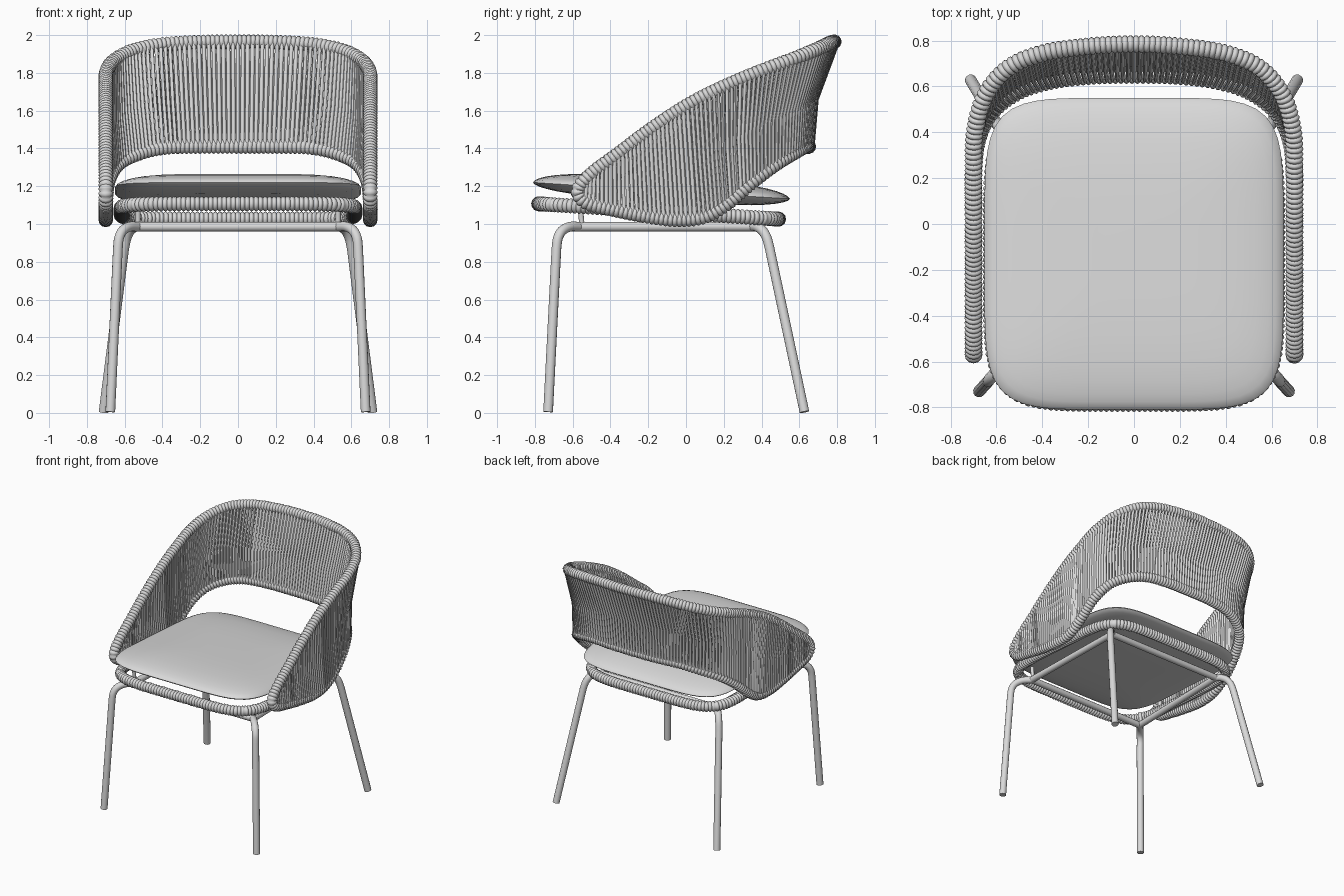
import bpy, bmesh, math
from mathutils import Vector

cube = bpy.data.objects.get("Cube")
if cube:
    bpy.data.objects.remove(cube)

# single pale grey finish for frame, rope and cushion
GREY = (0.7, 0.7, 0.7, 1)
mat = bpy.data.materials.new("pale_grey")
mat.use_nodes = True
mat.diffuse_color = GREY
mat.node_tree.nodes["Principled BSDF"].inputs["Base Color"].default_value = GREY


def add_mesh(name, mesh, angle=60):
    obj = bpy.data.objects.new(name, mesh)
    bpy.context.collection.objects.link(obj)
    mesh.materials.clear()
    mesh.materials.append(mat)
    bpy.ops.object.select_all(action='DESELECT')
    bpy.context.view_layer.objects.active = obj
    obj.select_set(True)
    bpy.ops.object.shade_smooth_by_angle(angle=math.radians(angle))
    return obj


def tubes(name, paths, radius, closed=False, sides=6, radii=None):
    """Round tubes along point lists, joined in one mesh."""
    cu = bpy.data.curves.new(name, 'CURVE')
    cu.dimensions = '3D'
    cu.bevel_depth = radius
    cu.bevel_resolution = (sides - 4) // 2
    cu.use_fill_caps = not closed
    for path in paths:
        sp = cu.splines.new('POLY')
        sp.points.add(len(path) - 1)
        for i, (pt, p) in enumerate(zip(sp.points, path)):
            pt.co = (*p, 1)
            pt.radius = radii[i % len(radii)] if radii else 1
        sp.use_cyclic_u = closed
    tmp = bpy.data.objects.new(name + "_path", cu)
    bpy.context.collection.objects.link(tmp)
    bpy.context.view_layer.update()
    mesh = bpy.data.meshes.new_from_object(
        tmp.evaluated_get(bpy.context.evaluated_depsgraph_get()))
    bpy.data.objects.remove(tmp)
    mesh.name = name
    return add_mesh(name, mesh)


def smooth_path(ctrl, closed=False, n=16):
    """Catmull-Rom curve through the control points."""
    c = [Vector(p) for p in ctrl]
    m, out = len(c), []
    for i in range(m if closed else m - 1):
        def at(k):
            return c[k % m] if closed else c[max(0, min(m - 1, k))]
        a, b, d, e = at(i - 1), at(i), at(i + 1), at(i + 2)
        for j in range(n):
            t = j / n
            out.append(0.5 * (2 * b + (d - a) * t + (2 * a - 5 * b + 4 * d - e) * t ** 2
                              + (3 * b - a - 3 * d + e) * t ** 3))
    return out if closed else out + [c[-1]]


def resample(path, count, closed=False):
    """Evenly spaced points along a path."""
    pts = path + [path[0]] if closed else path
    acc = [0]
    for a, b in zip(pts, pts[1:]):
        acc.append(acc[-1] + (b - a).length)
    out, k = [], 0
    for i in range(count):
        s = acc[-1] * i / (count if closed else count - 1)
        while k < len(pts) - 2 and acc[k + 1] < s:
            k += 1
        out.append(pts[k].lerp(pts[k + 1], (s - acc[k]) / max(acc[k + 1] - acc[k], 1e-9)))
    return out


def coil(name, path, radius, pitch=0.024):
    """Closed rope-wrapped tube: the radius swells once per turn."""
    length = sum((b - a).length for a, b in zip(path, path[1:] + path[:1]))
    pts = resample(path, 4 * round(length / pitch), True)
    return tubes(name, [pts], radius, True, 12, [0.8, 0.95, 1, 0.95])


def mirrored(p):
    return Vector((-p[0], p[1], p[2]))


# backrest rim: one half, from the front tip round to the back centre
upper = [(0.70, -0.57, 1.18), (0.70, -0.50, 1.265), (0.70, -0.36, 1.37), (0.70, -0.18, 1.505),
         (0.70, 0.02, 1.635), (0.70, 0.22, 1.735), (0.695, 0.40, 1.81), (0.65, 0.56, 1.87),
         (0.55, 0.68, 1.92), (0.40, 0.745, 1.95), (0.20, 0.775, 1.963), (0, 0.785, 1.965)]
lower = [(0.70, -0.57, 1.18), (0.70, -0.53, 1.115), (0.70, -0.40, 1.08), (0.70, -0.20, 1.04),
         (0.70, -0.04, 1.022), (0.70, 0.10, 1.04), (0.70, 0.22, 1.11), (0.685, 0.36, 1.23),
         (0.63, 0.48, 1.32), (0.52, 0.57, 1.375), (0.38, 0.62, 1.405), (0.20, 0.645, 1.41),
         (0, 0.65, 1.41)]
loop = (upper + [mirrored(p) for p in upper[-2::-1]]
        + [mirrored(p) for p in lower[1:]] + lower[-2:0:-1])
coil("backrest_rim", smooth_path(loop, True), 0.039)

# woven strands: an outer and an inner layer strung between the rim edges
COUNT = 160
top_pts = resample(smooth_path(upper + [mirrored(p) for p in upper[-2::-1]]), COUNT)
low_pts = resample(smooth_path(lower + [mirrored(p) for p in lower[-2::-1]]), COUNT)
for layer, side in (("outer_strands", 1), ("inner_strands", -1)):
    paths = []
    for i in range(2, COUNT - 3):
        a, b = top_pts[i], low_pts[i]
        if side < 0:
            a, b = a.lerp(top_pts[i + 1], 0.5), b.lerp(low_pts[i + 1], 0.5)
        run = top_pts[i + 1] - top_pts[i - 1]
        out = run.cross(Vector((0, 0, 1)))
        out = Vector((out.x, out.y, 0)).normalized() * 0.022 * side
        if out.dot(Vector((a.x, a.y, 0))) * side < 0:
            out = -out
        bow = Vector((0, -0.03 * max(0, a.y) / 0.78, 0))
        paths.append([a + out, a.lerp(b, 0.55) + out * 0.6 + bow, b + out])
    tubes(layer, paths, 0.0105)


# seat outline: a squarish rounded loop on a plane sloping down to the back
def seat_point(t, half_x, half_y, mid_y, z, power=5.5):
    c, s = math.cos(t), math.sin(t)
    r = (abs(c) ** power + abs(s) ** power) ** (-1 / power)
    y = mid_y + half_y * r * s
    return Vector((half_x * r * c, y, z - 0.064 * (y + 0.14)))


SEG = 96
angles = [math.tau * i / SEG for i in range(SEG)]
coil("seat_ring", [seat_point(t, 0.62, 0.635, -0.145, 1.066) for t in angles], 0.04)

# cushion: domed on both faces, with a crisp seam round the middle
bm = bmesh.new()
seam = [bm.verts.new(seat_point(t, 0.652, 0.68, -0.13, 1.177)) for t in angles]
for height in (0.068, -0.055):
    ring = seam
    for k in (0.985, 0.95, 0.9, 0.82, 0.7, 0.5, 0.25):
        z = 1.177 + height * (1 - k ** 4) ** 0.6
        inner = [bm.verts.new(seat_point(t, 0.652 * k, 0.68 * k, -0.13, z)) for t in angles]
        for i in range(SEG):
            j = (i + 1) % SEG
            bm.faces.new((ring[i], ring[j], inner[j], inner[i]))
        ring = inner
    bm.faces.new(ring)
bmesh.ops.recalc_face_normals(bm, faces=bm.faces)
cushion = bpy.data.meshes.new("seat_cushion")
bm.to_mesh(cushion)
bm.free()
add_mesh("seat_cushion", cushion, 50)

# base frame: four bars under the seat
Z = 0.985
corners = [(0.53, -0.565, Z), (0.51, 0.35, Z), (-0.51, 0.35, Z), (-0.53, -0.565, Z)]
tubes("base_frame", [[Vector(a), Vector(b)] for a, b in zip(corners, corners[1:] + corners[:1])],
      0.025, sides=12)

# legs: run out diagonally from the frame corners, bend and splay to the floor
front = [(0.53, -0.565, Z), (0.575, -0.615, Z), (0.61, -0.655, 0.965), (0.63, -0.678, 0.925),
         (0.636, -0.686, 0.87), (0.676, -0.73, 0.005)]
back = [(0.51, 0.35, Z), (0.54, 0.375, Z), (0.57, 0.405, 0.965), (0.59, 0.428, 0.925),
        (0.602, 0.443, 0.87), (0.712, 0.627, 0.005)]
for name, half in (("front", front), ("back", back)):
    for side, path in (("left", half), ("right", [mirrored(p) for p in half])):
        bend = smooth_path(path[:-1], n=6) + [Vector(path[-1])]
        tubes(f"{name}_{side}_leg", [bend], 0.026, sides=12)

# short posts joining the frame to the seat ring
for x in (-0.53, 0.53):
    side = "left" if x > 0 else "right"
    tubes(f"front_{side}_post", [[Vector((x, -0.55, Z)), Vector((x, -0.56, 1.09))]],
          0.014, sides=8)
    tubes(f"back_{side}_post", [[Vector((x * 0.96, 0.35, Z)), Vector((x, 0.4, 1.03))]],
          0.014, sides=8)
